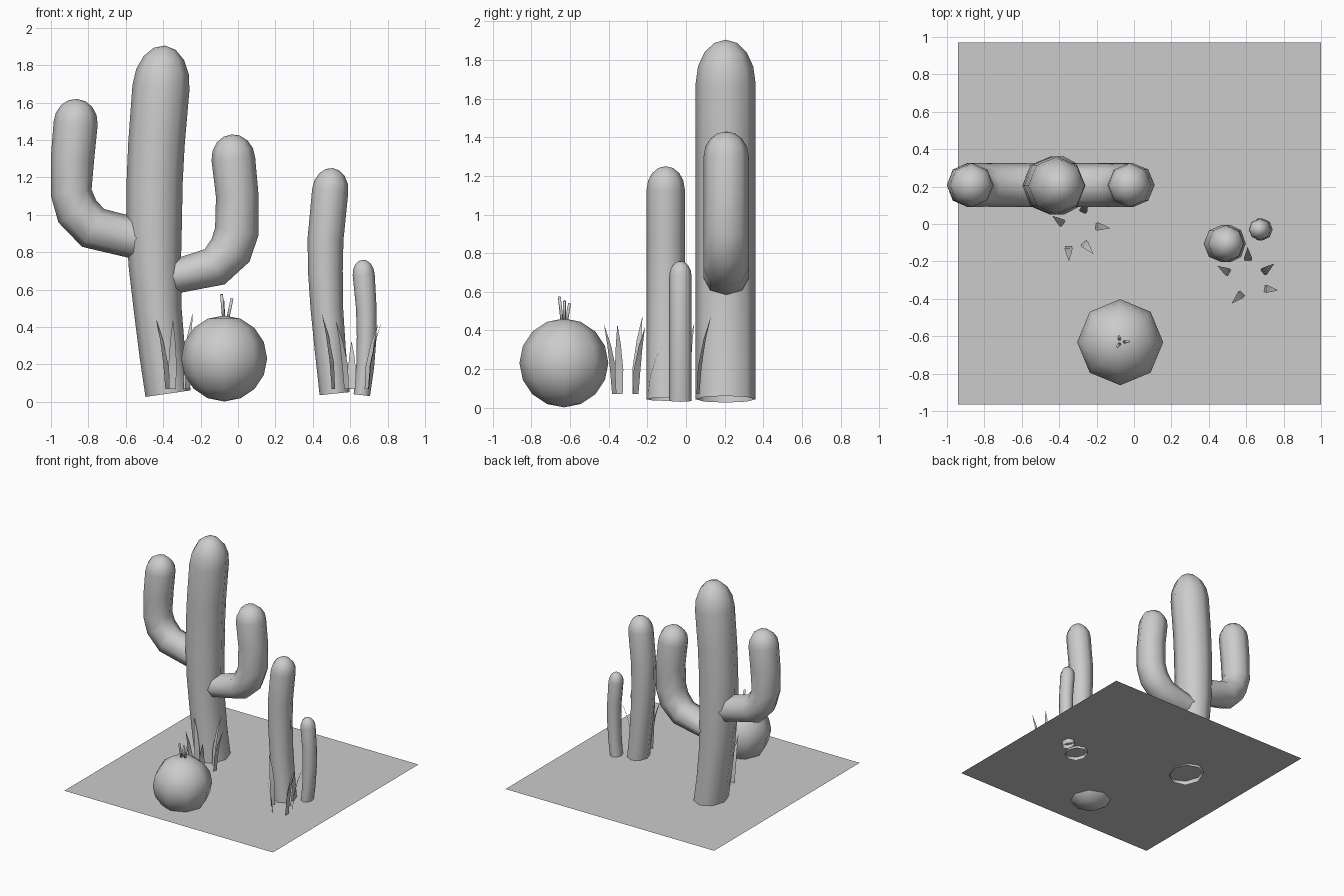
import bpy, bmesh, math
from mathutils import Vector

if "Cube" in bpy.data.objects:
    bpy.data.objects.remove(bpy.data.objects["Cube"])

GROUND_Z = 0.07


def finish(name, bm, smooth=True):
    bmesh.ops.recalc_face_normals(bm, faces=bm.faces[:])
    for f in bm.faces:
        f.smooth = smooth
    me = bpy.data.meshes.new(name)
    bm.to_mesh(me)
    bm.free()
    ob = bpy.data.objects.new(name, me)
    bpy.context.collection.objects.link(ob)
    return ob


def stem(name, y, ry, path, tip, sides=8, dome_rings=4):
    """Round-topped tube bent in the x-z plane; path = (x, z, radius), open bottom."""
    bm = bmesh.new()
    Y = Vector((0, 1, 0))
    pts = [Vector((x, y, z)) for x, z, _ in path]
    tip = Vector((tip[0], y, tip[1]))
    rings = []

    def ring(c, t, rx, r_y):
        n = Vector((t.z, 0, -t.x))
        angles = [2 * math.pi * i / sides for i in range(sides)]
        rings.append([bm.verts.new(c + n * rx * math.cos(a) + Y * r_y * math.sin(a)) for a in angles])

    for i, p in enumerate(pts):
        before = pts[i - 1] if i else p
        after = pts[i + 1] if i + 1 < len(pts) else tip
        # average of the two unit directions gives a mitred ring
        t = (after - p).normalized() + ((p - before).normalized() if i else Vector())
        t.normalize()
        ring(p, t, path[i][2], ry)
    axis = tip - pts[-1]
    for k in range(1, dome_rings):
        a = math.pi / 2 * k / dome_rings
        ring(pts[-1] + axis * math.sin(a), axis.normalized(),
             path[-1][2] * math.cos(a), ry * math.cos(a))
    for a, b in zip(rings, rings[1:]):
        for i in range(sides):
            j = (i + 1) % sides
            bm.faces.new((a[i], a[j], b[j], b[i]))
    top = bm.verts.new(tip)
    for i in range(sides):
        bm.faces.new((rings[-1][i], rings[-1][(i + 1) % sides], top))
    return finish(name, bm)


def blade(name, base, tip, height, width=0.044):
    """Thin grass blade that leans outwards as it rises."""
    bm = bmesh.new()
    b, t = Vector((*base, 0)), Vector((*tip, 0))
    d = (t - b).normalized()
    side = Vector((-d.y, d.x, 0)) * width / 2
    rows = []
    for s, w in ((0, 0.8), (0.35, 1.0), (0.7, 0.6)):
        c = b.lerp(t, s ** 1.9) + Vector((0, 0, GROUND_Z + (height - GROUND_Z) * s))
        rows.append((bm.verts.new(c - side * w), bm.verts.new(c + side * w)))
    for p, q in zip(rows, rows[1:]):
        bm.faces.new((p[0], p[1], q[1], q[0]))
    end = bm.verts.new(t + Vector((0, 0, height)))
    bm.faces.new((rows[-1][0], rows[-1][1], end))
    return finish(name, bm)


# ground sheet
bm = bmesh.new()
bm.faces.new([bm.verts.new((x, y, GROUND_Z)) for x, y in
              ((-0.94, -0.965), (1.0, -0.965), (1.0, 0.97), (-0.94, 0.97))])
finish("ground", bm, False)

# tall cactus with two arms
stem("tall_trunk", 0.205, 0.155,
     [(-0.374, 0.044, 0.122), (-0.405, 0.26, 0.123), (-0.43, 0.5, 0.128), (-0.445, 0.73, 0.14),
      (-0.449, 0.95, 0.149), (-0.446, 1.17, 0.15), (-0.436, 1.38, 0.151), (-0.412, 1.68, 0.153)],
     (-0.39, 1.905))
stem("left_arm", 0.208, 0.117,
     [(-0.46, 0.855, 0.11), (-0.57, 0.88, 0.11), (-0.775, 0.93, 0.117), (-0.86, 1.02, 0.117),
      (-0.892, 1.12, 0.11), (-0.885, 1.3, 0.116), (-0.868, 1.49, 0.118)], (-0.86, 1.62))
stem("right_arm", 0.208, 0.117,
     [(-0.44, 0.66, 0.09), (-0.318, 0.675, 0.092), (-0.125, 0.722, 0.108), (-0.04, 0.81, 0.118),
      (-0.006, 0.912, 0.118), (-0.004, 1.1, 0.114), (-0.025, 1.3, 0.117)], (-0.035, 1.43))

# pair of plain columns
stem("middle_column", -0.105, 0.099,
     [(0.517, 0.044, 0.081), (0.494, 0.27, 0.083), (0.475, 0.5, 0.087), (0.467, 0.7, 0.093),
      (0.468, 0.87, 0.096), (0.493, 1.13, 0.097)], (0.507, 1.25))
stem("small_column", -0.029, 0.058,
     [(0.662, 0.036, 0.044), (0.68, 0.19, 0.048), (0.688, 0.35, 0.053), (0.686, 0.5, 0.055),
      (0.672, 0.68, 0.059)], (0.665, 0.76))

# ball cactus
bm = bmesh.new()
bmesh.ops.create_uvsphere(bm, u_segments=8, v_segments=8, radius=0.23)
bmesh.ops.translate(bm, verts=bm.verts[:], vec=(-0.074, -0.632, 0.232))
finish("ball_cactus", bm)

# sprouts on the ball
for i, (b, t) in enumerate([((-0.076, -0.64, 0.44), (-0.088, -0.655, 0.575)),
                            ((-0.055, -0.63, 0.44), (-0.031, -0.629, 0.553)),
                            ((-0.078, -0.62, 0.44), (-0.08, -0.602, 0.54))]):
    b, t = Vector(b), Vector(t)
    bm = bmesh.new()
    bmesh.ops.create_cone(bm, cap_ends=True, segments=5, radius1=0.009, radius2=0.008,
                          depth=(t - b).length)
    bmesh.ops.rotate(bm, verts=bm.verts[:], matrix=(t - b).to_track_quat('Z', 'Y').to_matrix())
    bmesh.ops.translate(bm, verts=bm.verts[:], vec=(b + t) / 2)
    finish(f"sprout_{i}", bm)

# grass tufts: base, tip, height
tufts = [
    ((-0.378, 0.0), (-0.437, 0.043), 0.44), ((-0.275, 0.062), (-0.243, 0.13), 0.476),
    ((-0.205, -0.012), (-0.127, -0.022), 0.42), ((-0.35, -0.12), (-0.348, -0.2), 0.44),
    ((-0.27, -0.1), (-0.217, -0.16), 0.35),
    ((0.51, -0.262), (0.447, -0.225), 0.476), ((0.61, -0.195), (0.607, -0.122), 0.326),
    ((0.688, -0.26), (0.75, -0.212), 0.42), ((0.698, -0.345), (0.77, -0.355), 0.435),
    ((0.58, -0.37), (0.523, -0.425), 0.435),
]
for i, args in enumerate(tufts):
    blade(f"grass_blade_{i}", *args)
